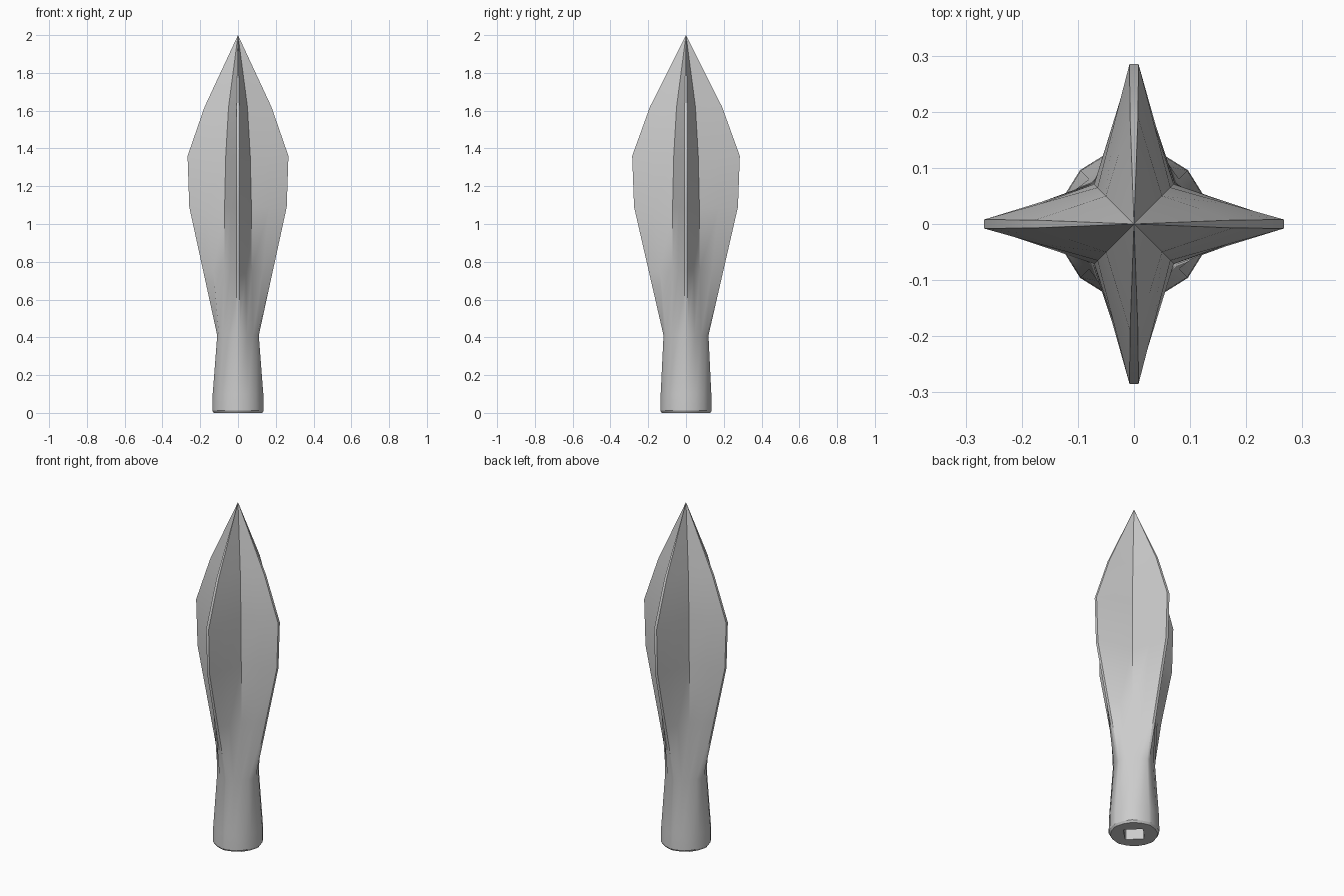
import bpy, bmesh, math
from mathutils import Vector

if "Cube" in bpy.data.objects:
    bpy.data.objects.remove(bpy.data.objects["Cube"])

# height, x reach, y reach, valley (diagonal) offset, flank bulge, fin edge half thickness
SECTIONS = [
    (0.30, 0.070, 0.070, 0.037, 0.000, 0.004),   # socket ceiling
    (0.00, 0.070, 0.070, 0.037, 0.000, 0.004),   # socket mouth
    (0.00, 0.128, 0.128, 0.090, 0.006, 0.008),   # bottom rim
    (0.012, 0.136, 0.136, 0.096, 0.006, 0.008),
    (0.10, 0.134, 0.134, 0.095, 0.006, 0.008),
    (0.41, 0.110, 0.119, 0.080, 0.006, 0.008),   # neck
    (0.75, 0.184, 0.197, 0.073, 0.002, 0.008),   # fins
    (1.09, 0.258, 0.275, 0.071, 0.000, 0.008),
    (1.36, 0.267, 0.285, 0.065, 0.000, 0.008),
    (1.62, 0.177, 0.191, 0.050, 0.000, 0.007),
]


def section(z, rx, ry, v, bulge, w):
    """Four-finned outline, counter-clockwise, five points per quadrant."""
    pts = []
    for sx, sy in ((1, 1), (-1, 1), (-1, -1), (1, -1)):
        tx, ty = Vector((rx, w)), Vector((w, ry))
        valley = Vector((v, v))
        m1 = (tx + valley) / 2 + Vector((bulge, bulge * 0.4))
        m2 = (ty + valley) / 2 + Vector((bulge * 0.4, bulge))
        quad = [tx, m1, valley, m2, ty]
        if sx * sy < 0:
            quad.reverse()
        pts += [(sx * p.x, sy * p.y, z) for p in quad]
    return pts


# Spearhead: lofted socket, shaft and four fins closing at the point
bm = bmesh.new()
rings = [[bm.verts.new(p) for p in section(*s)] for s in SECTIONS]
n = len(rings[0])
for a, b in zip(rings, rings[1:]):
    for i in range(n):
        j = (i + 1) % n
        bm.faces.new((a[i], a[j], b[j], b[i]))
apex = bm.verts.new((0, 0, 2))
for i in range(n):
    bm.faces.new((rings[-1][i], rings[-1][(i + 1) % n], apex))
bm.faces.new(list(reversed(rings[0])))
bmesh.ops.recalc_face_normals(bm, faces=bm.faces)

mesh = bpy.data.meshes.new("spearhead")
bm.to_mesh(mesh)
bm.free()
obj = bpy.data.objects.new("spearhead", mesh)
bpy.context.collection.objects.link(obj)
bpy.context.view_layer.objects.active = obj
obj.select_set(True)
bpy.ops.object.shade_smooth_by_angle(angle=math.radians(30))
